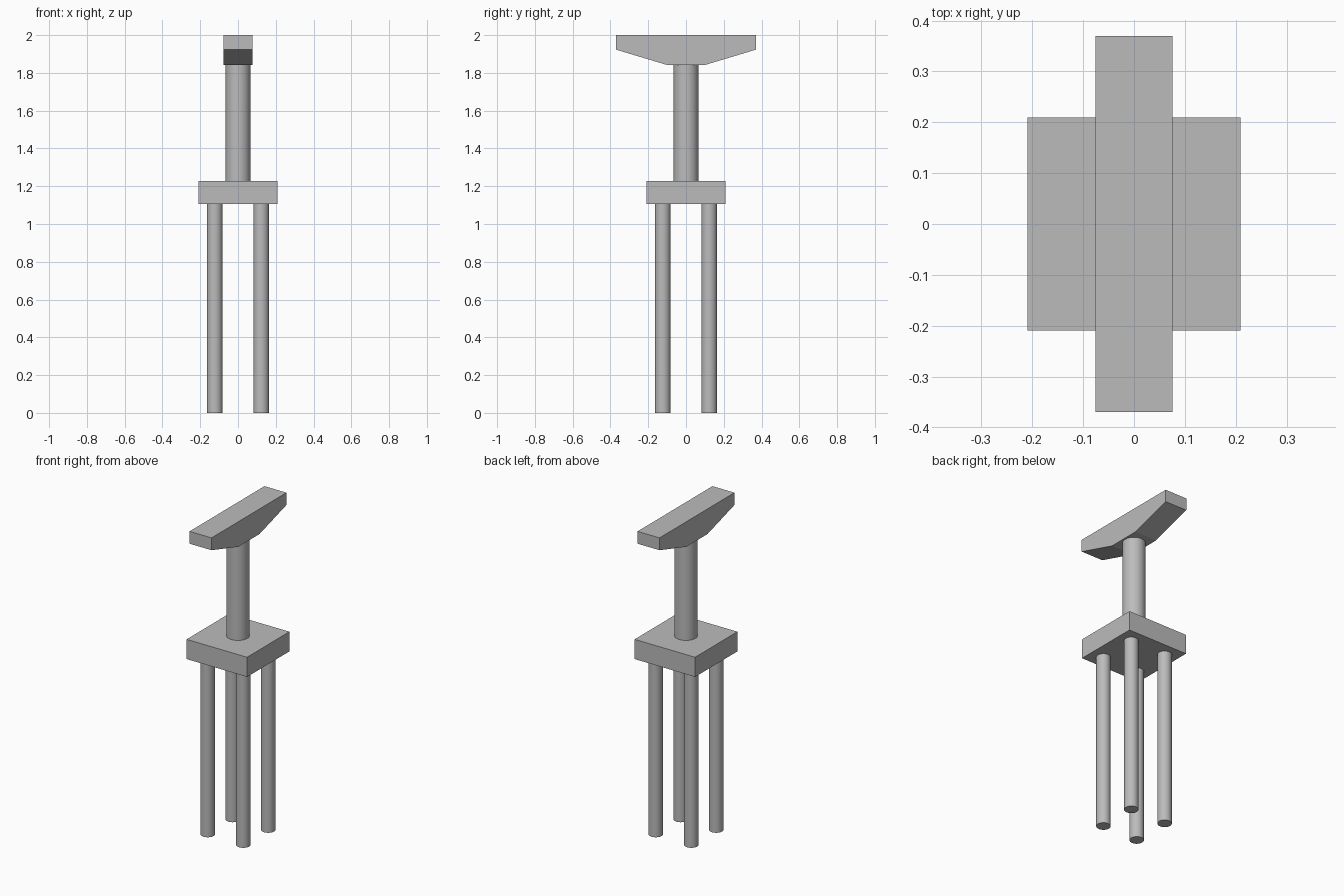
import bpy
import bmesh

cube = bpy.data.objects.get("Cube")
if cube:
    bpy.data.objects.remove(cube, do_unlink=True)

concrete = bpy.data.materials.new("grey_concrete")
concrete.use_nodes = True
GREY = (0.5, 0.5, 0.5, 1)
concrete.diffuse_color = GREY
concrete.node_tree.nodes["Principled BSDF"].inputs["Base Color"].default_value = GREY


def cylinder(name, x, y, radius, bottom, top):
    bpy.ops.mesh.primitive_cylinder_add(
        vertices=32, radius=radius, depth=top - bottom,
        location=(x, y, (bottom + top) / 2))
    obj = bpy.context.object
    obj.name = name
    obj.data.materials.append(concrete)
    bpy.ops.object.shade_smooth_by_angle()


def extruded_profile(name, profile, half_width):
    """Extrude a y-z outline along x."""
    bm = bmesh.new()
    face = bm.faces.new([bm.verts.new((-half_width, y, z)) for y, z in profile])
    result = bmesh.ops.extrude_face_region(bm, geom=[face])
    verts = [v for v in result["geom"] if isinstance(v, bmesh.types.BMVert)]
    bmesh.ops.translate(bm, verts=verts, vec=(2 * half_width, 0, 0))
    bmesh.ops.recalc_face_normals(bm, faces=bm.faces)
    mesh = bpy.data.meshes.new(name)
    bm.to_mesh(mesh)
    bm.free()
    mesh.materials.append(concrete)
    obj = bpy.data.objects.new(name, mesh)
    bpy.context.collection.objects.link(obj)


FOOT_BOTTOM, FOOT_TOP, BEAM_BOTTOM = 1.105, 1.228, 1.843

# Four foundation piles
for side, x in (("left", 0.123), ("right", -0.123)):
    for end, y in (("front", -0.123), ("back", 0.123)):
        cylinder(f"{end}_{side}_pile", x, y, 0.041, 0, FOOT_BOTTOM)

# Square pile cap
h = 0.209
extruded_profile("pile_cap", [(-h, FOOT_BOTTOM), (h, FOOT_BOTTOM),
                              (h, FOOT_TOP), (-h, FOOT_TOP)], h)

# Round column
cylinder("column", 0, 0, 0.066, FOOT_TOP, BEAM_BOTTOM)

# Hammerhead beam with tapered underside
half = [(0.104, BEAM_BOTTOM), (0.37, 1.923), (0.37, 2)]
extruded_profile("hammerhead_beam",
                 half + [(-y, z) for y, z in reversed(half)], 0.076)
